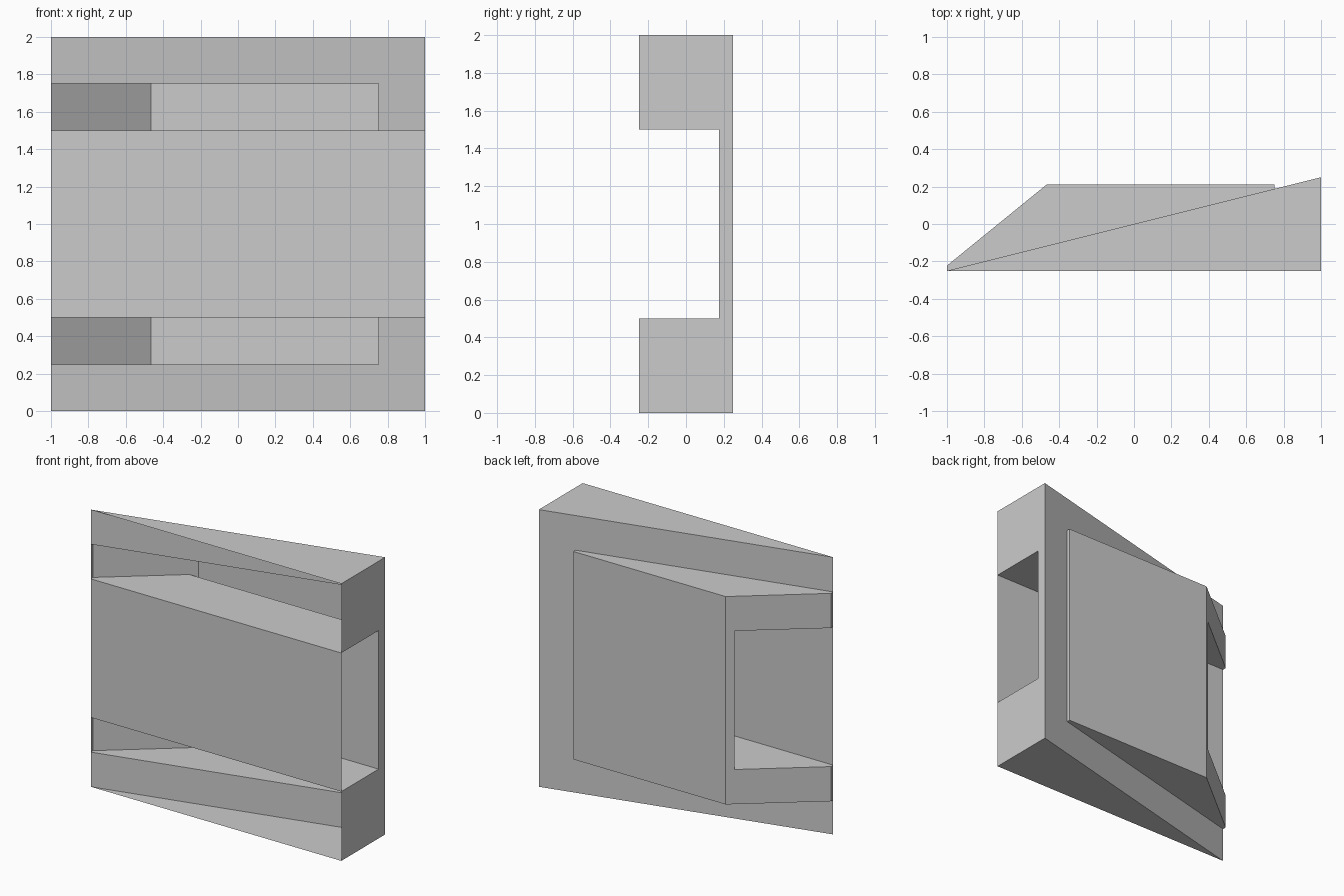
import bpy
import bmesh
from mathutils import Vector

if "Cube" in bpy.data.objects:
    bpy.data.objects.remove(bpy.data.objects["Cube"])

# Plan points (x, y)
TIP, FRONT, BACK = (-1, -0.25), (1, -0.25), (1, 0.25)
HOUSING_R = (0.75, 0.1875)          # where the housing meets the sloping plate
HOUSING_RB = (0.75, 0.2125)
HOUSING_LB = (-0.465, 0.2125)
HOUSING_L = (-1, -0.2225)
DUCT_Y = 0.175
t = (DUCT_Y - HOUSING_L[1]) / (HOUSING_LB[1] - HOUSING_L[1])
DUCT_L = tuple(Vector(HOUSING_L).lerp(Vector(HOUSING_LB), t))
DUCT_R = (1, DUCT_Y)


def shell(name, walls=(), caps=()):
    """Thin sheets: walls are (plan path, z0, z1), caps are (plan outline, z)."""
    bm = bmesh.new()
    for path, z0, z1 in walls:
        for a, b in zip(path, path[1:]):
            bm.faces.new([bm.verts.new(p) for p in
                          ((*a, z0), (*b, z0), (*b, z1), (*a, z1))])
    for outline, z in caps:
        bm.faces.new([bm.verts.new((*p, z)) for p in outline])
    bmesh.ops.remove_doubles(bm, verts=bm.verts, dist=1e-5)
    bmesh.ops.recalc_face_normals(bm, faces=bm.faces)
    mesh = bpy.data.meshes.new(name)
    bm.to_mesh(mesh)
    bm.free()
    obj = bpy.data.objects.new(name, mesh)
    bpy.context.collection.objects.link(obj)
    return obj


# Sloping back plate: a frame around the housing opening
shell("sloping_plate", walls=[
    ([BACK, HOUSING_R, TIP], 0, 0.25),
    ([BACK, HOUSING_R], 0.25, 1.75),
    ([BACK, HOUSING_R, TIP], 1.75, 2)])

# Triangular top and bottom of the wedge
shell("wedge_ends", caps=[([TIP, FRONT, BACK], 0), ([TIP, FRONT, BACK], 2)])

# Right end with the duct opening
shell("right_end", walls=[
    ([FRONT, DUCT_R, BACK], 0, 0.5),
    ([DUCT_R, BACK], 0.5, 1.5),
    ([FRONT, DUCT_R, BACK], 1.5, 2)])

# Housing standing out behind the plate, with an outlet in its slanted side
outline = [HOUSING_R, HOUSING_RB, HOUSING_LB, HOUSING_L, TIP]
side = [HOUSING_R, HOUSING_RB, HOUSING_LB, DUCT_L]
outlet = [DUCT_L, HOUSING_L, TIP]
shell("rear_housing",
      walls=[(side, 0.25, 0.5), (side, 0.5, 1.5), (side, 1.5, 1.75),
             (outlet, 0.25, 0.5), (outlet, 1.5, 1.75)],
      caps=[(outline, 0.25), (outline, 1.75)])

# Duct running through from the right end to the slanted outlet
section = [TIP, FRONT, DUCT_R, DUCT_L, HOUSING_L]
shell("duct",
      walls=[([TIP, FRONT], 0.5, 1.5), ([DUCT_R, DUCT_L], 0.5, 1.5)],
      caps=[(section, 0.5), (section, 1.5)])
